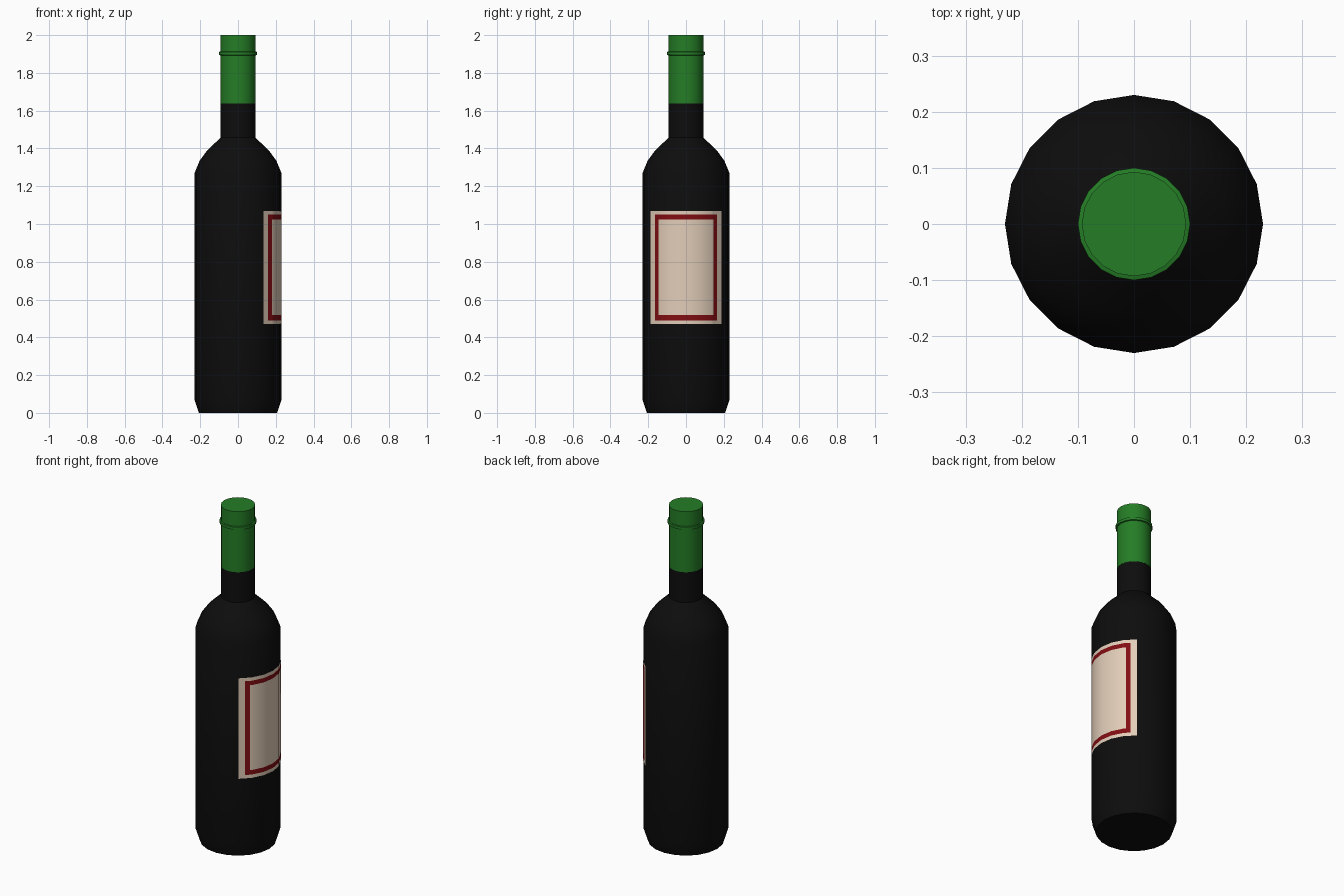
import bpy, bmesh, math

if "Cube" in bpy.data.objects:
    bpy.data.objects.remove(bpy.data.objects["Cube"])

SIDES = 20


def material(name, rgb):
    m = bpy.data.materials.new(name)
    m.diffuse_color = (*rgb, 1)
    m.use_nodes = True
    m.node_tree.nodes["Principled BSDF"].inputs["Base Color"].default_value = m.diffuse_color
    return m


black = material("black_glass", (0.004, 0.004, 0.004))
green = material("green_foil", (0.018, 0.205, 0.019))
cream = material("cream_paper", (0.76, 0.61, 0.48))
red = material("red_border", (0.22, 0.004, 0.006))


def finish(name, bm, mats):
    me = bpy.data.meshes.new(name)
    bm.to_mesh(me)
    bm.free()
    for m in mats:
        me.materials.append(m)
    ob = bpy.data.objects.new(name, me)
    bpy.context.collection.objects.link(ob)
    bpy.ops.object.select_all(action='DESELECT')
    ob.select_set(True)
    bpy.context.view_layer.objects.active = ob
    bpy.ops.object.shade_smooth_by_angle(angle=math.radians(30))
    return ob


def lathe(name, profile, mat):
    """Closed turned solid from (radius, height) points, bottom to top."""
    bm = bmesh.new()
    rings = []
    for r, z in profile:
        rings.append([bm.verts.new((r * math.cos(math.tau * i / SIDES),
                                    r * math.sin(math.tau * i / SIDES), z))
                      for i in range(SIDES)])
    for a, b in zip(rings, rings[1:]):
        for i in range(SIDES):
            j = (i + 1) % SIDES
            bm.faces.new((a[i], a[j], b[j], b[i]))
    bm.faces.new(rings[0][::-1])
    bm.faces.new(rings[-1])
    return finish(name, bm, [mat])


# Glass body with shoulder and neck
lathe("bottle_body", [(0.207, 0), (0.23, 0.07), (0.23, 1.27), (0.203, 1.335),
                      (0.163, 1.39), (0.092, 1.457), (0.092, 1.64)], black)

# Foil capsule with a thin raised lip ring
lathe("foil_cap", [(0.093, 1.638), (0.093, 1.893), (0.1, 1.895), (0.1, 1.911),
                   (0.093, 1.913), (0.093, 2.0)], green)

# Label: thin sheet following the body facets, border coloured by row and column
R = 0.2315
steps = [-3, -2.53, -2.16, -2, -1, 0, 1, 2, 2.16, 2.53, 3]  # in body facets
heights = [0.47, 0.49, 0.517, 1.024, 1.05, 1.07]


def on_facet(s):
    k = math.floor(s)
    t = s - k
    a, b = math.tau * k / SIDES, math.tau * (k + 1) / SIDES
    return (R * ((1 - t) * math.cos(a) + t * math.cos(b)),
            R * ((1 - t) * math.sin(a) + t * math.sin(b)))


bm = bmesh.new()
grid = [[bm.verts.new((*on_facet(s), z)) for s in steps] for z in heights]
for row in range(len(heights) - 1):
    for col in range(len(steps) - 1):
        f = bm.faces.new((grid[row][col], grid[row][col + 1],
                          grid[row + 1][col + 1], grid[row + 1][col]))
        inside = 0 < row < 4 and 0 < col < len(steps) - 2
        edge = row in (1, 3) or col in (1, len(steps) - 3)
        f.material_index = int(inside and edge)
finish("label", bm, [cream, red])
